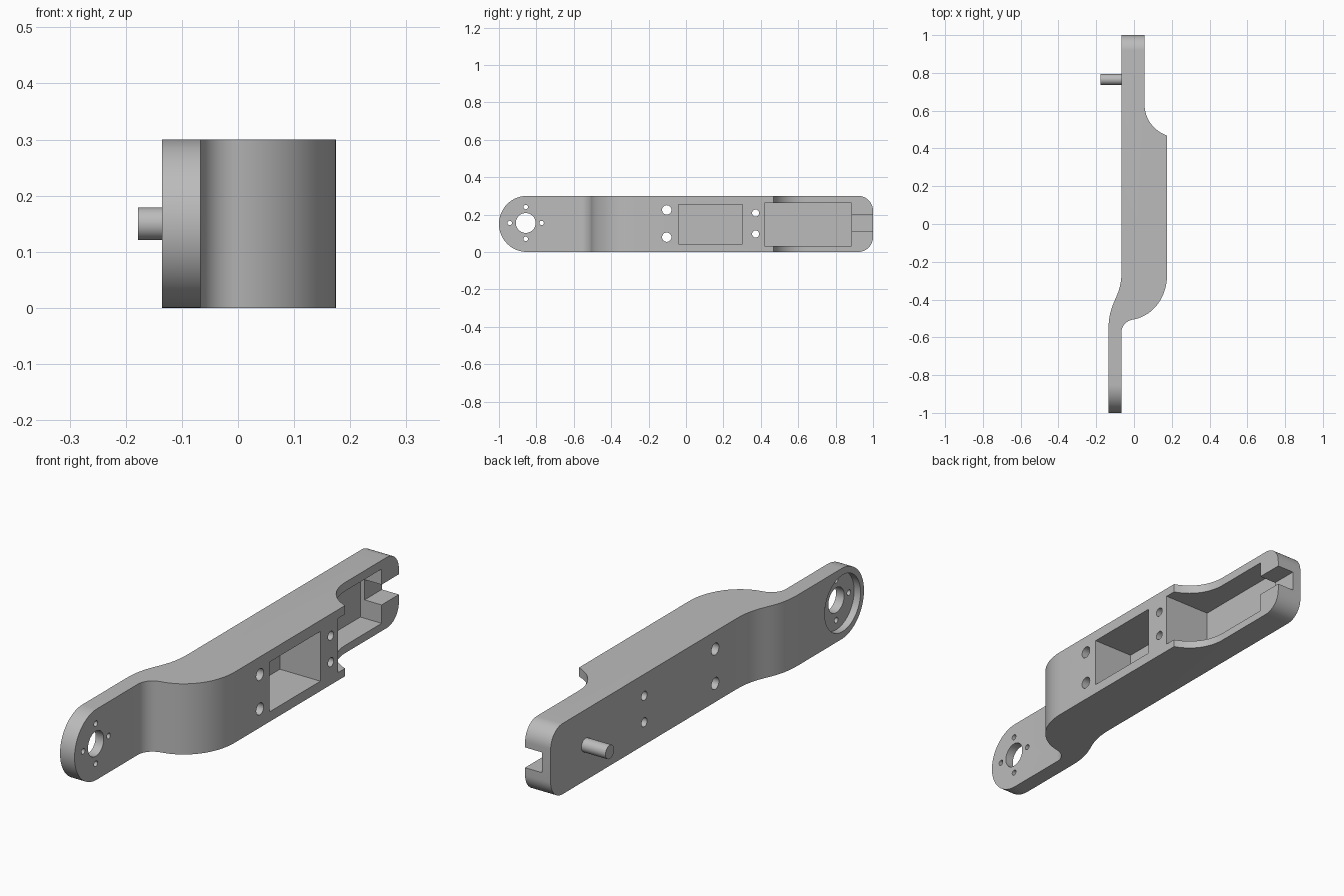
import bpy, bmesh, math
from mathutils import Vector

cube = bpy.data.objects.get("Cube")
if cube:
    bpy.data.objects.remove(cube, do_unlink=True)

grey = bpy.data.materials.new("plain grey")
grey.use_nodes = True
COLOR = (0.5, 0.5, 0.5, 1)
grey.diffuse_color = COLOR
grey.node_tree.nodes["Principled BSDF"].inputs["Base Color"].default_value = COLOR


def extrude(name, points, offset):
    """Solid made by sweeping a flat outline along an offset."""
    bm = bmesh.new()
    face = bm.faces.new([bm.verts.new(p) for p in points])
    moved = bmesh.ops.extrude_face_region(bm, geom=[face])["geom"]
    verts = [v for v in moved if isinstance(v, bmesh.types.BMVert)]
    bmesh.ops.translate(bm, verts=verts, vec=offset)
    bmesh.ops.recalc_face_normals(bm, faces=bm.faces)
    mesh = bpy.data.meshes.new(name)
    bm.to_mesh(mesh)
    bm.free()
    mesh.materials.append(grey)
    obj = bpy.data.objects.new(name, mesh)
    bpy.context.collection.objects.link(obj)
    return obj


def bezier(a, b, c, d, steps=14):
    a, b, c, d = map(Vector, (a, b, c, d))
    out = []
    for i in range(steps + 1):
        t = i / steps
        u = 1 - t
        out.append(a * u**3 + b * 3 * u * u * t + c * 3 * u * t * t + d * t**3)
    return out


def arc(y, z, r, start, end, steps):
    angles = [math.radians(start + (end - start) * i / steps) for i in range(steps + 1)]
    return [(y + r * math.cos(a), z + r * math.sin(a)) for a in angles]


def rod(name, y, z, r, x0, x1, sides=32):
    ring = arc(y, z, r, 0, 360, sides)[:-1]
    return extrude(name, [(x0, p, q) for p, q in ring], (x1 - x0, 0, 0))


def block(name, y0, y1, z0, z1, x0, x1=0.3):
    pts = [(x0, y0, z0), (x0, y1, z0), (x0, y1, z1), (x0, y0, z1)]
    return extrude(name, pts, (x1 - x0, 0, 0))


# Cranked arm seen from above
plan = [(0.055, 1.1)]
plan += [(-0.065, 1.1)]
plan += bezier((-0.065, -0.24), (-0.065, -0.4), (-0.135, -0.4), (-0.135, -0.56))
plan += [(-0.135, -1.1), (-0.067, -1.1)]
plan += bezier((-0.067, -0.575), (-0.067, -0.54), (-0.04, -0.51), (0, -0.505))
plan += bezier((0, -0.505), (0.1, -0.485), (0.175, -0.39), (0.175, -0.27))[1:]
plan += bezier((0.175, 0.468), (0.1, 0.495), (0.055, 0.56), (0.055, 0.64))
arm = extrude("arm", [(p[0], p[1], 0) for p in plan], (0, 0, 0.3))

# Rounded side outline
side = arc(-0.85, 0.15, 0.15, 90, 270, 40)
side += arc(0.92, 0.08, 0.08, -90, 0, 12) + arc(0.92, 0.22, 0.08, 0, 90, 12)
outline = extrude("outline_cutter", [(-0.3, y, z) for y, z in side], (0.6, 0, 0))
cuts = [(outline, "INTERSECT")]

# Pockets, end slot and the round seat behind the front eye
cutters = [
    block("middle_pocket", -0.04, 0.302, 0.042, 0.253, -0.015),
    block("rear_pocket", 0.42, 0.884, 0.033, 0.263, -0.045),
    block("end_slot", 0.85, 1.2, 0.111, 0.197, -0.025),
    rod("round_seat", -0.857, 0.15, 0.12, -0.3, -0.105, 48),
    rod("front_eye", -0.857, 0.155, 0.053, -0.3, 0.3, 40),
]

# Screw holes
for dy, dz in ((1, 0), (-1, 0), (0, 1), (0, -1)):
    cutters.append(rod("eye_screw", -0.857 + dy * 0.085, 0.155 + dz * 0.085,
                       0.012, -0.3, 0.3, 16))
for y, half, r in ((-0.103, 0.073, 0.025), (0.372, 0.056, 0.019)):
    for s in (-1, 1):
        cutters.append(rod("body_screw", y, 0.152 + s * half, r, -0.3, 0.3, 24))
cuts += [(c, "DIFFERENCE") for c in cutters]

for cutter, operation in cuts:
    mod = arm.modifiers.new("cut", "BOOLEAN")
    mod.operation = operation
    mod.solver = "EXACT"
    mod.object = cutter

# Bake the cuts and drop the cutters
bpy.context.view_layer.update()
graph = bpy.context.evaluated_depsgraph_get()
baked = bpy.data.meshes.new_from_object(arm.evaluated_get(graph))
arm.modifiers.clear()
arm.data = baked
for cutter, _ in cuts:
    bpy.data.objects.remove(cutter, do_unlink=True)

# Side peg
peg = rod("peg", 0.765, 0.15, 0.029, -0.178, -0.06)

bpy.ops.object.select_all(action="DESELECT")
for obj in (arm, peg):
    obj.select_set(True)
bpy.context.view_layer.objects.active = arm
bpy.ops.object.shade_smooth_by_angle(angle=math.radians(30))
